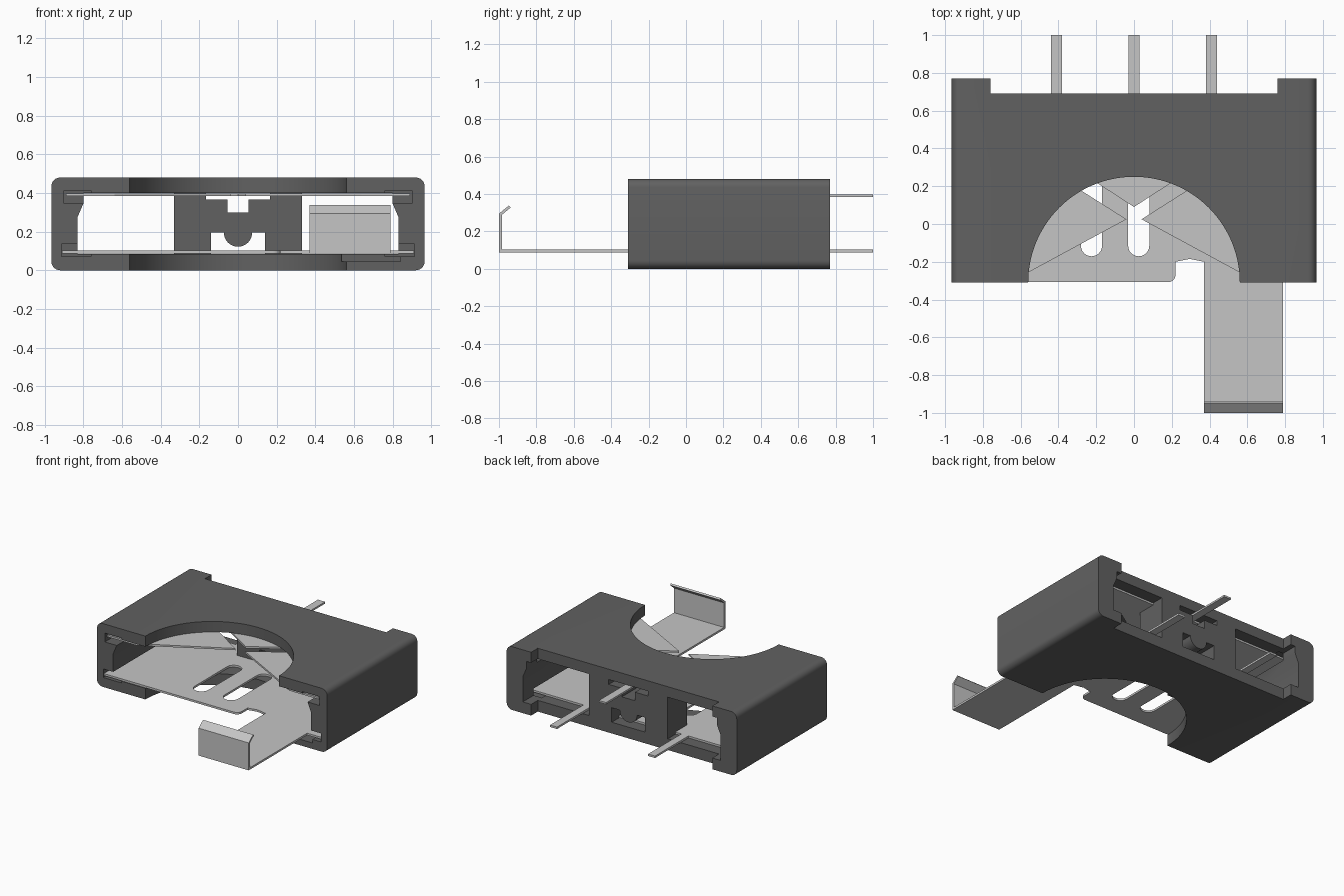
import bpy
import bmesh
import math

if "Cube" in bpy.data.objects:
    bpy.data.objects.remove(bpy.data.objects["Cube"], do_unlink=True)


def material(name, value):
    m = bpy.data.materials.new(name)
    m.use_nodes = True
    col = (value, value, value, 1)
    m.diffuse_color = col
    m.node_tree.nodes["Principled BSDF"].inputs["Base Color"].default_value = col
    return m


PLASTIC = material("dark grey plastic", 0.12)
METAL = material("light grey metal", 0.56)


def prism(name, pts, axis, lo, hi, mat=None):
    """Extrude a 2D outline along an axis: X takes (y, z), Y takes (x, z), Z takes (x, y)."""
    place = {"X": lambda a, b, t: (t, a, b),
             "Y": lambda a, b, t: (a, t, b),
             "Z": lambda a, b, t: (a, b, t)}[axis]
    bm = bmesh.new()
    low = [bm.verts.new(place(a, b, lo)) for a, b in pts]
    high = [bm.verts.new(place(a, b, hi)) for a, b in pts]
    n = len(pts)
    bm.faces.new(low)
    bm.faces.new(high[::-1])
    for i in range(n):
        j = (i + 1) % n
        bm.faces.new((low[j], low[i], high[i], high[j]))
    bmesh.ops.recalc_face_normals(bm, faces=bm.faces)
    me = bpy.data.meshes.new(name)
    bm.to_mesh(me)
    bm.free()
    ob = bpy.data.objects.new(name, me)
    bpy.context.collection.objects.link(ob)
    if mat:
        me.materials.append(mat)
    return ob


def rect(x0, y0, x1, y1):
    return [(x0, y0), (x1, y0), (x1, y1), (x0, y1)]


def arc(cx, cy, r, a0, a1, n):
    return [(cx + r * math.cos(math.radians(a0 + (a1 - a0) * i / n)),
             cy + r * math.sin(math.radians(a0 + (a1 - a0) * i / n))) for i in range(n + 1)]


def mirror(pts):
    return [(-a, b) for a, b in pts]


def cut(target, cutter):
    cutter.hide_render = True
    mod = target.modifiers.new("cut", "BOOLEAN")
    mod.operation = "DIFFERENCE"
    mod.solver = "EXACT"
    mod.object = cutter
    bpy.context.view_layer.objects.active = target
    bpy.ops.object.modifier_apply(modifier=mod.name)
    bpy.data.objects.remove(cutter, do_unlink=True)


# Housing block with rounded long edges
W, H, R = 0.965, 0.48, 0.045
outline = (arc(W - R, H - R, R, 0, 90, 6) + arc(-W + R, H - R, R, 90, 180, 6)
           + arc(-W + R, R, R, 180, 270, 6) + arc(W - R, R, R, 270, 360, 6))
housing = prism("housing", outline, "Y", -0.31, 0.77, PLASTIC)

# Cell cavity, side lips and rear windows
FLOOR, CEIL = 0.085, 0.40
side = [(0.83, FLOOR), (0.83, 0.275), (0.80, 0.345), (0.80, CEIL)]
cut(housing, prism("cavity", side + mirror(side)[::-1], "Y", -0.5, 0.46))
window = [(0.33, FLOOR)] + side + [(0.33, CEIL)]
for pts in (window, mirror(window)):
    cut(housing, prism("window", pts, "Y", 0.40, 0.9))

# Rear recess between the corner posts, and the round finger cut-out
cut(housing, prism("recess", rect(-0.76, 0.69, 0.76, 0.9), "Z", -0.2, 0.7))
cut(housing, prism("finger_cut", arc(0, -0.31, 0.56, 0, 357, 119), "Z", -0.2, 0.7))

# Grooves that hold the contact plates
for z0, z1, x1 in ((0.345, 0.412, 0.90), (0.072, 0.137, 0.912)):
    g = rect(0.76, z0, x1, z1)
    for pts in (g, mirror(g)):
        cut(housing, prism("groove", pts, "Y", -0.5, 0.64))
cut(housing, prism("tongue_relief", rect(0.36, 0.045, 0.84, 0.1), "Y", -0.5, -0.15))

# Slots through the rear centre block
top_slot = [(-0.165, 0.402), (-0.165, 0.365), (-0.055, 0.365), (-0.055, 0.30)]
cut(housing, prism("top_slot", top_slot + mirror(top_slot)[::-1], "Y", 0.40, 0.9))
low_slot = ([(-0.14, FLOOR), (-0.14, 0.195)] + arc(0, 0.195, 0.073, 180, 360, 16)
            + [(0.14, 0.195), (0.14, FLOOR)])
cut(housing, prism("low_slot", low_slot, "Y", 0.40, 0.9))

# Upper contact: three pointed tongues divided by slits, with a centre pin
half = [(0.03, 1.0), (0.03, 0.60), (0.89, 0.60), (0.89, -0.30), (0.64, -0.30),
        (0.04, 0.025), (0.45, 0.285), (0.40, 0.35), (0.0, 0.09)]
upper = half + mirror(half[:-1])[::-1]
prism("upper_contact", upper, "Z", 0.384, 0.398, METAL)

# Lower contact: broad plate with two pins and a long tongue
Z0, Z1 = 0.087, 0.102
lower = ([(-0.91, -0.308)] + arc(0.18, -0.268, 0.04, -90, 0, 6)
         + [(0.22, -0.20)] + arc(0.295, -0.20, 0.015, 90, 90, 1)[:1]
         + [(0.37, -0.20), (0.37, -0.985), (0.79, -0.985), (0.79, -0.30),
            (0.91, -0.30), (0.91, 0.60), (0.44, 0.60), (0.44, 1.0),
            (0.382, 1.0), (0.382, 0.60), (-0.382, 0.60), (-0.382, 1.0),
            (-0.44, 1.0), (-0.44, 0.60), (-0.91, 0.60)])
lower_contact = prism("lower_contact", lower, "Z", Z0, Z1, METAL)
for cx in (-0.225, 0.025):
    slot = arc(cx, -0.115, 0.056, 180, 360, 12) + arc(cx, 0.27, 0.056, 0, 180, 12)
    cut(lower_contact, prism("plate_slot", slot, "Z", 0.0, 0.2))

# Upturned end of the tongue with its slanted lip
lip = [(-0.985, Z0), (-1.0, Z0), (-1.0, 0.295), (-0.947, 0.338),
       (-0.937, 0.328), (-0.985, 0.288)]
prism("tongue_end", lip, "X", 0.37, 0.79, METAL)

# Smooth the rounded parts, keep edges sharp
bpy.ops.object.select_all(action="DESELECT")
for ob in (housing, lower_contact):
    ob.select_set(True)
bpy.context.view_layer.objects.active = housing
bpy.ops.object.shade_smooth_by_angle(angle=math.radians(30))
